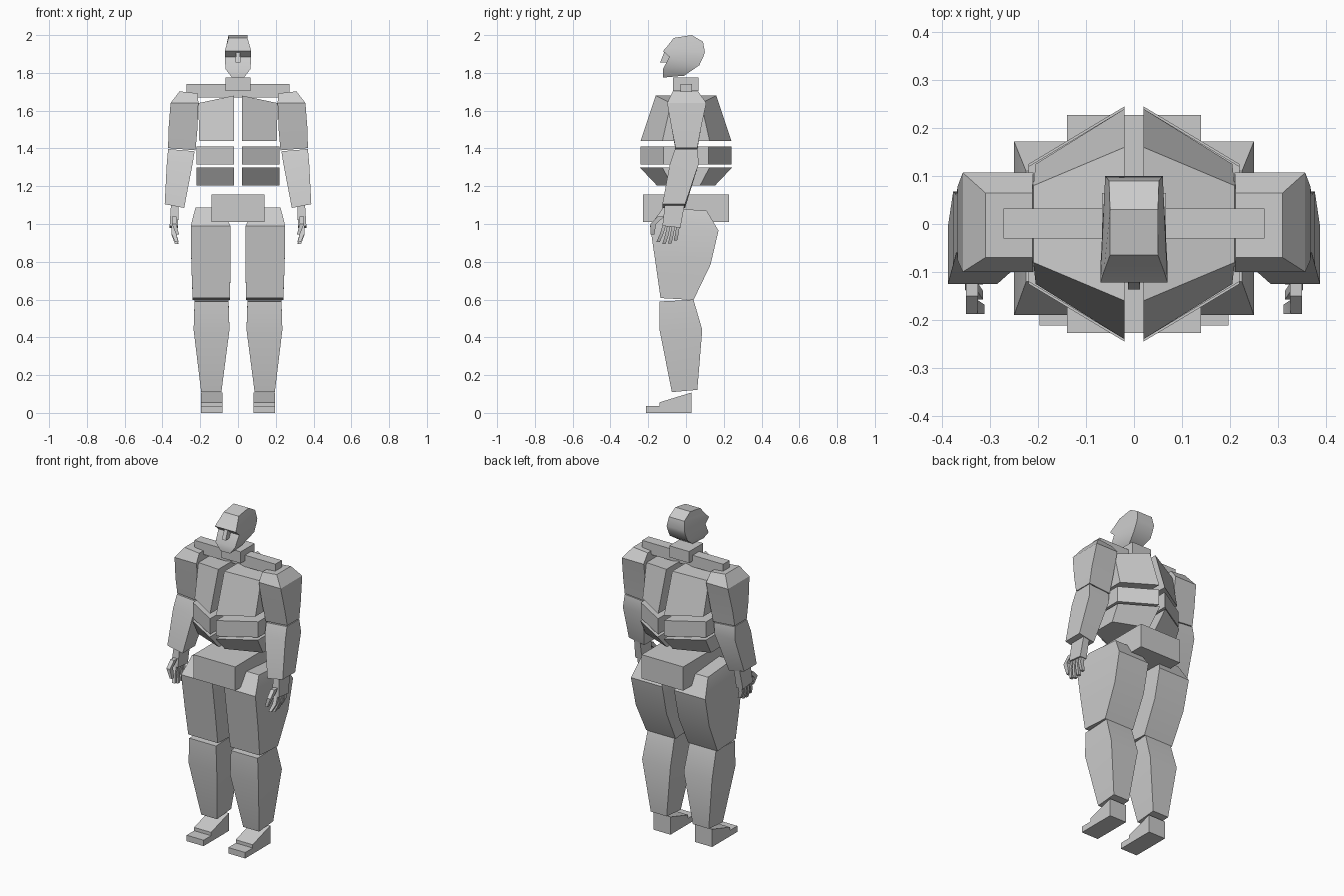
import bpy, bmesh, math

grey = bpy.data.materials.new("plain grey")
grey.diffuse_color = (0.6, 0.6, 0.6, 1)


def loft(name, rings, mirror=False):
    """Skin a closed solid through rings of corner points."""
    bm = bmesh.new()
    vs = [[bm.verts.new(p) for p in r] for r in rings]
    n = len(vs[0])
    for a, b in zip(vs, vs[1:]):
        for i in range(n):
            j = (i + 1) % n
            bm.faces.new((a[i], a[j], b[j], b[i]))
    bm.faces.new(vs[0])
    bm.faces.new(vs[-1])
    bmesh.ops.recalc_face_normals(bm, faces=bm.faces)
    me = bpy.data.meshes.new(name)
    bm.to_mesh(me)
    bm.free()
    me.materials.append(grey)
    ob = bpy.data.objects.new(name, me)
    bpy.context.collection.objects.link(ob)
    bpy.ops.object.select_all(action='DESELECT')
    ob.select_set(True)
    bpy.context.view_layer.objects.active = ob
    bpy.ops.object.shade_smooth_by_angle(angle=math.radians(30))
    if mirror:
        ob.modifiers.new("Mirror", 'MIRROR')
    return ob


def ring(x0, x1, y0, y1, z, dx=0, dy=0):
    """Rectangle whose height may slope along x (dx) or y (dy)."""
    return [(x0, y0, z), (x1, y0, z + dx), (x1, y1, z + dx + dy), (x0, y1, z + dy)]


def box(name, x0, x1, y0, y1, z0, z1):
    loft(name, [ring(x0, x1, y0, y1, z0), ring(x0, x1, y0, y1, z1)])


# Head: each ring joins a front edge and a back edge (y, z, half width)
head = [((-.065, 1.985, .05), (.03, 2.0, .05)),
        ((-.10, 1.94, .063), (.09, 1.965, .052)),
        ((-.122, 1.915, .07), (.10, 1.91, .06)),
        ((-.088, 1.885, .07), (.092, 1.885, .06)),
        ((-.122, 1.82, .066), (.07, 1.84, .06)),
        ((-.122, 1.775, .032), (-.01, 1.785, .035))]
loft("head", [[(-f[2], f[0], f[1]), (f[2], f[0], f[1]),
               (b[2], b[0], b[1]), (-b[2], b[0], b[1])] for f, b in head])
loft("nose", [ring(-.011, .011, -.115, -.07, 1.91),
              ring(-.013, .013, -.137, -.08, 1.855)])

# Neck, collar bar and pelvis
box("neck", -.067, .067, -.07, .065, 1.705, 1.775)
box("collar_bar", -.272, .272, -.03, .032, 1.67, 1.74)
box("pelvis", -.14, .14, -.227, .227, 1.01, 1.155)


# Torso halves, pointed towards the middle
def half(yi, yo, zi, zo, xo=.21):
    return [(.02, -yi, zi), (xo, -yo, zo), (xo, yo, zo), (.02, yi, zi)]


loft("chest", [half(.24, .125, 1.44, 1.44, .205), half(.16, .08, 1.68, 1.64)], True)
loft("rib_band", [half(.24, .12, 1.315, 1.315, .22), half(.24, .12, 1.41, 1.41, .22)], True)
loft("waist", [half(.155, .075, 1.205, 1.205, .22), half(.245, .125, 1.30, 1.30, .22)], True)

# Arms
loft("upper_arm", [ring(.225, .37, -.055, .06, 1.39, .012),
                   ring(.215, .368, -.075, .078, 1.5),
                   ring(.21, .357, -.10, .107, 1.64),
                   ring(.212, .31, -.07, .065, 1.692, .01)], True)
loft("forearm", [ring(.285, .388, -.125, -.005, 1.085, .02),
                 ring(.24, .377, -.085, .068, 1.32),
                 ring(.23, .37, -.058, .06, 1.385, .012)], True)
loft("palm", [ring(.317, .362, -.125, -.03, .99, 0, -.01),
              ring(.315, .355, -.112, -.008, 1.10)], True)
for i, (yt, yb, zb) in enumerate([(-.113, -.148, .905), (-.089, -.117, .893),
                                  (-.065, -.086, .897), (-.041, -.056, .912)]):
    ym, zm, w = yt * .55 + yb * .45, .5 * (zb + .99), .009
    loft(f"finger_{i + 1}", [ring(.315, .333, yb - w, yb + w, zb),
                             ring(.328, .352, ym - w, ym + w, zm),
                             ring(.328, .352, yt - w, yt + w, 1.0)], True)
loft("thumb", [ring(.312, .328, -.188, -.168, .945),
               ring(.327, .35, -.188, -.158, 1.0),
               ring(.325, .35, -.15, -.115, 1.04)], True)

# Legs
loft("thigh", [ring(.042, .24, -.135, .04, .608, 0, -.01),
               ring(.04, .247, -.16, .13, .785),
               ring(.04, .25, -.19, .172, .99, 0, -.025),
               ring(.09, .225, -.12, .11, 1.088, 0, -.018)], True)
loft("shin", [ring(.088, .195, -.075, .06, .11, 0, .012),
              ring(.045, .235, -.14, .086, .44),
              ring(.05, .23, -.14, .04, .59, 0, .008)], True)
foot = [(-.212, 0), (.03, 0), (.03, .108), (-.14, .056), (-.14, .036), (-.212, .036)]
loft("foot", [[(x, y, z) for y, z in foot] for x in (.083, .197)], True)
